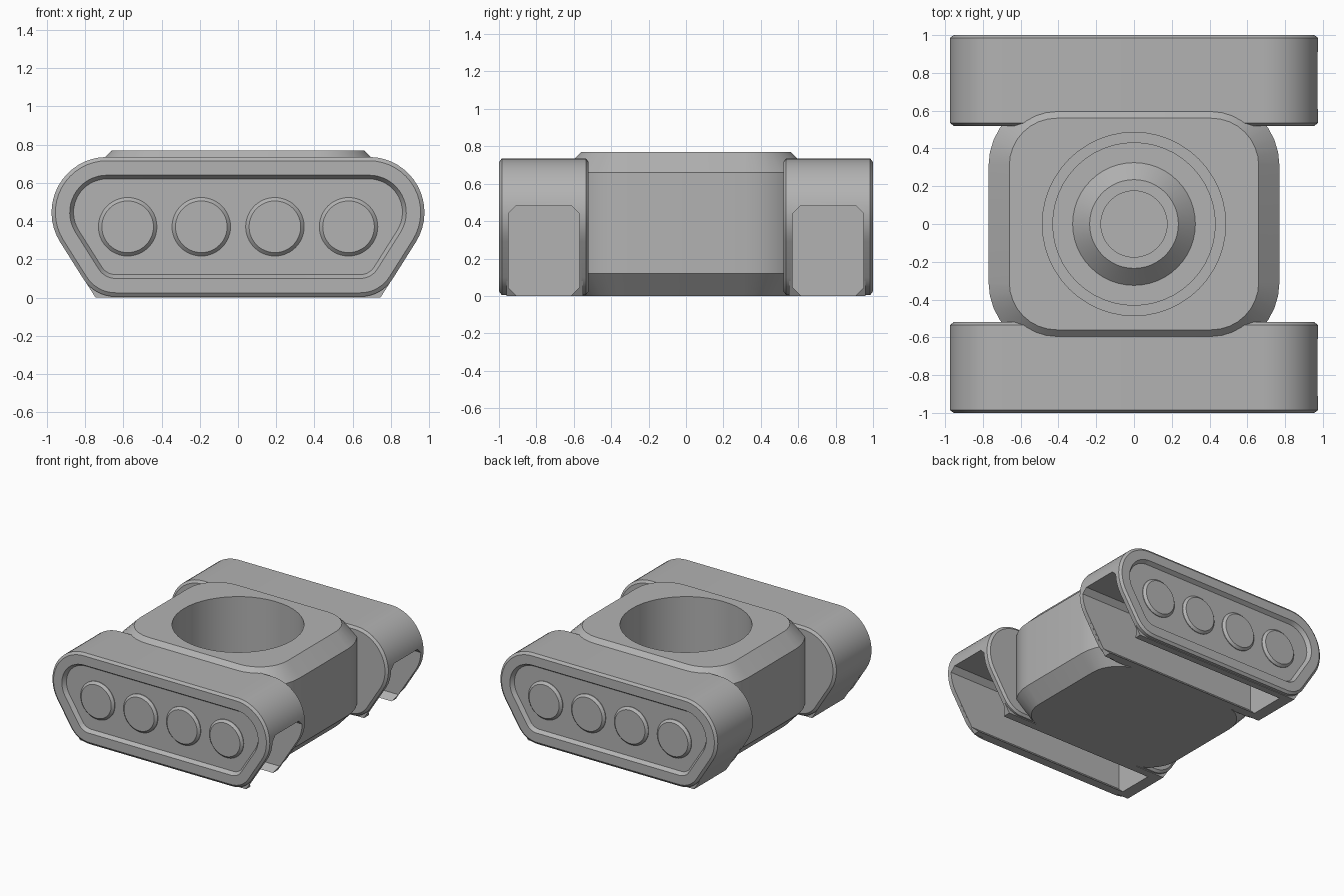
import bpy, bmesh
from math import sin, cos, pi, radians

cube = bpy.data.objects.get("Cube")
if cube:
    bpy.data.objects.remove(cube)

grey = bpy.data.materials.new("plain grey")
grey.use_nodes = True
grey.diffuse_color = (0.45, 0.45, 0.45, 1)
grey.node_tree.nodes["Principled BSDF"].inputs["Base Color"].default_value = (0.45, 0.45, 0.45, 1)


def loft(name, rings):
    """Skin a stack of equal-length rings and cap both ends."""
    bm = bmesh.new()
    loops = [[bm.verts.new(p) for p in ring] for ring in rings]
    for a, b in zip(loops, loops[1:]):
        for i in range(len(a)):
            j = (i + 1) % len(a)
            bm.faces.new((a[i], a[j], b[j], b[i]))
    bm.faces.new(loops[0])
    bm.faces.new(loops[-1])
    bmesh.ops.recalc_face_normals(bm, faces=bm.faces)
    mesh = bpy.data.meshes.new(name)
    bm.to_mesh(mesh)
    bm.free()
    mesh.materials.append(grey)
    obj = bpy.data.objects.new(name, mesh)
    bpy.context.collection.objects.link(obj)
    return obj


def cut(obj, cutter):
    mod = obj.modifiers.new("cut", 'BOOLEAN')
    mod.operation = 'DIFFERENCE'
    mod.solver = 'EXACT'
    mod.object = cutter
    bpy.context.view_layer.objects.active = obj
    bpy.ops.object.modifier_apply(modifier=mod.name)


def arc(cx, cz, r, start, end, n):
    angles = [radians(start + (end - start) * i / n) for i in range(n + 1)]
    return [(cx + r * cos(a), cz + r * sin(a)) for a in angles]


def mirrored(half):
    return half + [(-x, z) for x, z in reversed(half)]


def flange_ring(inset, y):
    half = arc(0.685, 0.445, 0.29 - inset, 90, -32, 16)
    half += arc(0.64, 0.205, 0.2 - inset, -32, -90, 8)
    return [(x, y, z) for x, z in mirrored(half)]


def belt_ring(y):
    half = arc(0.685, 0.445, 0.29, 90, -32, 16) + [(0.745, 0)]
    return [(x, y, z) for x, z in mirrored(half)]


def circle(r, z, y=None, x=0.0, n=48):
    """Flat circle, or a circle facing along y when y is given."""
    pts = arc(x, 0, r, 0, 360 - 360 / n, n - 1)
    if y is None:
        return [(a, b, z) for a, b in pts]
    return [(a, y, z + b) for a, b in pts]


def hull_ring(radius, z):
    """Rounded rectangle that grows with its corner radius."""
    pts = []
    for sx, sy, start in ((1, 1, 0), (-1, 1, 90), (-1, -1, 180), (1, -1, 270)):
        pts += arc(sx * 0.41, sy * 0.31, radius, start, start + 90, 8)
    return [(x, y, z) for x, y in pts]


parts = []

# Central hull with chamfered top and bottom
hull = loft("hull", [hull_ring(0.25, 0), hull_ring(0.36, 0.12),
                     hull_ring(0.36, 0.66), hull_ring(0.25, 0.77)])
parts.append(hull)

# Stepped round socket with a raised conical boss on its floor
socket = loft("socket_cutter", [circle(0.485, 0.9), circle(0.485, 0.22),
                                circle(0.43, 0.22), circle(0.43, 0.1)])
cut(hull, socket)
cutters = [socket]
parts.append(loft("socket_boss", [circle(0.325, 0.09), circle(0.325, 0.1), circle(0.235, 0.19),
                                  circle(0.175, 0.19), circle(0.175, 0.13)]))

for side, s in (("front", -1), ("back", 1)):
    # Belt, hollowed from below and through its left end
    belt = loft(side + "_track_belt", [belt_ring(s * 0.55), belt_ring(s * 0.96)])
    section = [(0.62, -0.005), (0.57, 0.045), (0.57, 0.44), (0.61, 0.48),
               (0.91, 0.48), (0.95, 0.44), (0.95, 0.045), (0.9, -0.005)]
    cavity = loft(side + "_cavity_cutter",
                  [[(x, s * y, z) for y, z in section] for x in (-0.65, 1.2)])
    cut(belt, cavity)
    cut(hull, cavity)
    cutters.append(cavity)
    parts.append(belt)

    # Side plates: plain inside, framed and recessed outside
    parts.append(loft(side + "_inner_flange", [flange_ring(0, s * 0.56), flange_ring(0, s * 0.535),
                                               flange_ring(0.02, s * 0.52)]))
    parts.append(loft(side + "_outer_flange", [
        flange_ring(0, s * 0.955), flange_ring(0, s * 0.985), flange_ring(0.02, s),
        flange_ring(0.095, s), flange_ring(0.115, s * 0.97)]))

    # Four wheel discs
    for i in range(4):
        x = -0.577 + i * 0.385
        parts.append(loft(f"{side}_wheel_{i + 1}", [
            circle(0.153, 0.37, s * 0.965, x), circle(0.153, 0.37, s * 0.975, x),
            circle(0.135, 0.37, s * 0.993, x)]))

for c in cutters:
    bpy.data.objects.remove(c)

bpy.ops.object.select_all(action='DESELECT')
for p in parts:
    p.select_set(True)
bpy.context.view_layer.objects.active = hull
bpy.ops.object.shade_smooth_by_angle(angle=radians(25))
